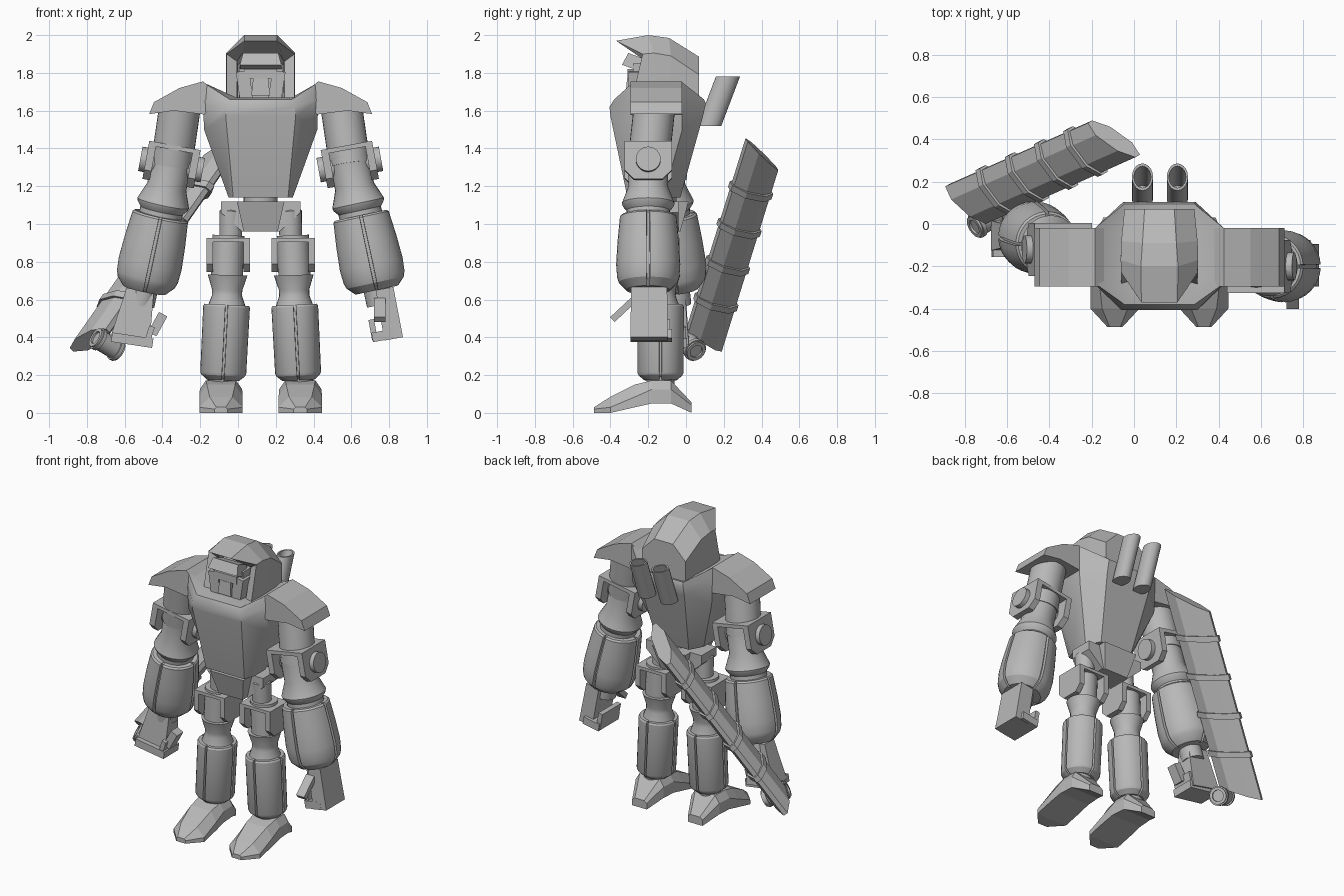
import bpy, bmesh, math
from mathutils import Vector, Matrix

if "Cube" in bpy.data.objects:
    bpy.data.objects.remove(bpy.data.objects["Cube"])

CX = 0.12  # body centre line
grey = bpy.data.materials.new("metal_grey")
grey.diffuse_color = (0.48, 0.48, 0.48, 1)
grey.use_nodes = True
grey.node_tree.nodes["Principled BSDF"].inputs["Base Color"].default_value = grey.diffuse_color


def loft(name, rings, caps=True, smooth=0):
    """Skin a list of equal-length closed rings."""
    bm = bmesh.new()
    vs = [[bm.verts.new(p) for p in r] for r in rings]
    n = len(rings[0])
    for a, b in zip(vs, vs[1:]):
        for i in range(n):
            bm.faces.new((a[i], a[(i + 1) % n], b[(i + 1) % n], b[i]))
    if caps:
        bm.faces.new(vs[0])
        bm.faces.new(vs[-1])
    bmesh.ops.recalc_face_normals(bm, faces=bm.faces)
    me = bpy.data.meshes.new(name)
    bm.to_mesh(me)
    bm.free()
    me.materials.append(grey)
    ob = bpy.data.objects.new(name, me)
    bpy.context.collection.objects.link(ob)
    if smooth:
        bpy.ops.object.select_all(action='DESELECT')
        ob.select_set(True)
        bpy.context.view_layer.objects.active = ob
        bpy.ops.object.shade_smooth_by_angle(angle=math.radians(smooth))
    return ob


def frame(p0, p1):
    """Matrix with z along p0 to p1, x kept close to world x."""
    z = (Vector(p1) - Vector(p0)).normalized()
    y = z.cross(Vector((1, 0, 0))).normalized()
    x = y.cross(z)
    m = Matrix((x, y, z)).transposed().to_4x4()
    m.translation = Vector(p0)
    return m


def lathe(name, p0, p1, prof, seg=28):
    """Solid of revolution; prof is (distance along the axis, radius)."""
    m = frame(p0, p1)
    return loft(name, [[m @ Vector((r * math.cos(math.tau * i / seg), r * math.sin(math.tau * i / seg), t))
                        for i in range(seg)] for t, r in prof], smooth=25)


def rod(name, p0, p1, r):
    return lathe(name, p0, p1, [(0, r), ((Vector(p1) - Vector(p0)).length, r)])


def shell(name, p0, p1, prof, parts=4, gap=0.11, depth=0.02):
    """Armour sleeve split by narrow slots, over a slightly smaller core."""
    m = frame(p0, p1)
    ring = list(prof) + [(t, r - depth * 1.6) for t, r in reversed(prof)]
    for k in range(parts):
        a0, a1 = k * math.tau / parts + gap / 2, (k + 1) * math.tau / parts - gap / 2
        loft(f"{name}_plate_{k}", [[m @ Vector((r * math.cos(a), r * math.sin(a), t)) for t, r in ring]
                                   for a in [a0 + (a1 - a0) * j / 8 for j in range(9)]], smooth=25)
    lathe(name + "_core", p0, p1, [(t, r - depth) for t, r in prof])


def tube(name, m, r, length, inner, ry=None):
    """Open hollow tube in matrix space."""
    k = (ry or r) / r
    loft(name, [[m @ Vector((q * math.cos(i * math.tau / 20), k * q * math.sin(i * math.tau / 20), t)) for i in range(20)]
                for q, t in [(r, 0), (r, length), (inner, length), (inner, 0.02)]], smooth=30)


def box(name, c, s, rot=(0, 0, 0), taper=1.0):
    """Box with its top scaled by taper."""
    m = Matrix.Translation(c)
    for ang, ax in zip(rot, 'XYZ'):
        m = m @ Matrix.Rotation(ang, 4, ax)
    quad = [(-1, -1), (1, -1), (1, 1), (-1, 1)]
    return loft(name, [[m @ Vector((x * s[0] / 2 * k, y * s[1] / 2 * k, h * s[2] / 2)) for x, y in quad]
                       for h, k in ((-1, 1), (1, taper))])


def clevis(name, c, half, wide, tall, thick, tilt):
    """Two chamfered fork plates, a bridge and round hinge caps."""
    m = Matrix.Translation(c) @ Matrix.Rotation(tilt, 4, 'Y')
    h, v, k = wide / 2, tall / 2, tall * 0.24
    pts = [(-h, -v + k), (-h + k, -v), (h - k, -v), (h, -v + k), (h, v), (-h, v)]
    for s in (-1, 1):
        loft(f"{name}_fork_{s}", [[m @ Vector((s * x, a, b)) for a, b in pts] for x in (half - thick, half)])
        rod(f"{name}_cap_{s}", m @ Vector((s * half, 0, 0)), m @ Vector((s * (half + 0.03), 0, 0)), tall * 0.32)
    rod(name + "_pin", m @ Vector((-half, 0, 0)), m @ Vector((half, 0, 0)), tall * 0.3)
    loft(name + "_bridge", [[m @ Vector((x * half, y * h, z)) for x, y in ((-1, -1), (1, -1), (1, 1), (-1, 1))]
                            for z in (v - thick * .6, v)])


# Torso: octagonal levels (front half width, y, z; side half width, y range, z; back half width, y, z)
def octo(fx, fy, fz, sx, y1, y2, sz, bx, by, bz):
    half = [(fx, fy, fz), (sx, y1, sz), (sx, y2, sz), (bx, by, bz)]
    return [(CX + x, y, z) for x, y, z in half] + [(CX - x, y, z) for x, y, z in reversed(half)]


loft("torso", [octo(.145, -.31, 1.14, .17, -.24, -.12, 1.14, .12, -.03, 1.14),
               octo(.185, -.40, 1.57, .30, -.28, -.02, 1.50, .17, .09, 1.57),
               octo(.18, -.405, 1.62, .305, -.285, -.02, 1.66, .17, .105, 1.64),
               octo(.165, -.38, 1.66, .305, -.28, -.02, 1.75, .165, .095, 1.66),
               octo(.13, -.33, 1.67, .19, -.25, -.03, 1.67, .13, .06, 1.65)], smooth=40)

# Shoulder pads
for s, side in ((1, "left"), (-1, "right")):
    prof = [(.20, 1.67), (.305, 1.755), (.43, 1.72), (.565, 1.645), (.59, 1.582), (.46, 1.60), (.30, 1.58)]
    loft(side + "_shoulder_pad", [[(CX + s * x, y, z) for x, z in prof] for y in (-.295, -.02)])

# Helmet: arched sections from the brim to the back
def arch(w, wt, low, mid, top):
    half = [(w, *low), (w, *mid), (wt, *top)]
    return [(CX + x, y, z) for x, y, z in half] + [(CX - x, y, z) for x, y, z in reversed(half)]


loft("helmet", [arch(.12, .07, (-.16, 1.62), (-.16, 1.84), (-.16, 1.90)),
                arch(.125, .10, (-.28, 1.62), (-.21, 1.86), (-.22, 1.90)),
                arch(.18, .085, (-.295, 1.62), (-.23, 1.90), (-.37, 1.97)),
                arch(.183, .088, (-.16, 1.62), (-.17, 1.905), (-.20, 2.0)),
                arch(.18, .08, (-.08, 1.62), (-.08, 1.89), (-.09, 1.985)),
                arch(.165, .07, (.07, 1.62), (.07, 1.79), (.07, 1.885))])
# Face
box("face", (CX, -.205, 1.74), (.23, .15, .22))
box("visor", (CX, -.27, 1.855), (.22, .12, .07), (-.35, 0, 0), .85)
for s in (-1, 1):
    box(f"cheek_{s}", (CX + s * .085, -.26, 1.73), (.07, .09, .16), (0, s * .15, 0))
box("mouth_guard", (CX, -.28, 1.725), (.10, .08, .09), (0, 0, 0), .8)
box("nose", (CX, -.275, 1.795), (.17, .07, .05))

# Exhaust pipes, sheared so the rims stay level
for i, x in enumerate((.04, .205)):
    sh = Matrix(((1, 0, 0, x), (0, 1, .38, .123), (0, 0, 1, 1.52), (0, 0, 0, 1)))
    tube(f"exhaust_{i}", sh, .05, .26, .04, .064)

# Pelvis and waist
loft("pelvis", [[(CX + x, y, z) for x, z in ((-.21, 1.12), (.21, 1.12), (.21, 1.06), (.10, .96), (-.10, .96), (-.21, 1.06))]
                for y in (-.20, -.04)])
box("pelvis_wedge", (CX, -.14, 1.04), (.18, .22, .16), (0, 0, 0), 1.4)
rod("waist", (CX, -.14, 1.08), (CX, -.14, 1.18), .09)

for s, side in ((1, "left"), (-1, "right")):
    X = lambda d: CX + s * d
    # Leg
    lathe(side + "_hip_post", (X(.155), -.145, 1.10), (X(.16), -.135, .85), [(0, .03), (.03, .062), (.25, .058)])
    clevis(side + "_knee", (X(.172), -.135, .835), .115, .20, .18, .035, 0)
    rod(side + "_thigh", (X(.17), -.135, .94), (X(.18), -.135, .70), .085)
    lathe(side + "_knee_collar", (X(.175), -.135, .73), (X(.18), -.135, .55), [(0, .105), (.08, .08), (.11, .08), (.18, .105)])
    shell(side + "_shin", (X(.18), -.135, .572), (X(.20), -.135, .175),
          [(0, .118), (.01, .124), (.36, .122), (.375, .115), (.40, .085)])
    lathe(side + "_ankle", (X(.205), -.135, .20), (X(.207), -.135, .12), [(0, .075), (.04, .075), (.08, .06)])
    # Foot: sections from toe to heel
    rows = [(-.487, .035, .025, 0, .02, .03), (-.40, .115, .06, 0, .03, .085), (-.27, .115, .075, .03, .085, .15),
            (-.18, .112, .08, .05, .125, .172), (-.08, .105, .075, .05, .125, .172), (.03, .055, .035, 0, .04, .055)]
    loft(side + "_foot", [[(X(.21 + x), y, z) for x, z in ((-w, zb), (w, zb), (w, zs), (t, zt), (-t, zt), (-w, zs))]
                          for y, w, t, zb, zs, zt in rows])
    # Arm: the right one swings back
    ey, wy = (-.20, -.20) if s > 0 else (-.12, -.05)
    sh, el, wr = (X(.425), -.165, 1.635), (X(.472), ey, 1.315), (X(.615), wy, .65)
    rod(side + "_upper_arm", sh, el, .11)
    clevis(side + "_elbow", el, .138, .25, .205, .04, -s * .18)
    L = (Vector(wr) - Vector(el)).length
    lathe(side + "_elbow_sleeve", el, wr, [(-.05, .105), (.12, .105), (.21, .14), (.225, .135), (.25, .115), (.32, .115)])
    shell(side + "_forearm", el, wr, [(.275, .14), (.285, .15), (.42, .163), (.54, .17), (.61, .165), (.64, .155), (L, .115)])
    d = (Vector(wr) - Vector(el)).normalized()
    rod(side + "_wrist", wr, Vector(wr) + d * .08, .07)

# Left hand
box("left_palm", (.80, -.195, .525), (.10, .20, .27), (0, -.18, 0), .95)
box("left_fingers", (.77, -.185, .41), (.12, .22, .05), (0, -.18, 0))
box("left_finger_tips", (.715, -.185, .44), (.03, .20, .11), (0, -.18, 0))
box("left_thumb", (.75, -.335, .545), (.06, .15, .035), (.75, 0, 0))

# Right hand
box("right_palm", (-.545, -.055, .515), (.21, .14, .27), (0, .2, 0), .7)
box("right_fingers", (-.56, -.075, .385), (.22, .16, .05), (0, .15, 0))
box("right_finger_tips", (-.47, -.075, .41), (.03, .15, .10), (0, .3, 0))
box("right_thumb", (-.425, -.09, .47), (.05, .07, .12), (0, .5, 0))

# Sword grip
ga, gb = Vector((-.755, -.015, .40)), Vector((-.63, .055, .325))
mid = (ga + gb) / 2
for i, end in enumerate((ga, gb)):
    fr = frame(mid, end)
    tube(f"grip_{i}", fr, .054, (end - mid).length, .036)
    tube(f"grip_ring_{i}", fr @ Matrix.Translation((0, 0, .05)), .062, .02, .036)

# Blade with slanted ends, and raised bands
lo, hi = Vector((-.785, .095, .385)), Vector((-.095, .402, 1.37))
along = (hi - lo).normalized()
wide = Vector((.454, -.888, -.066))
wide = (wide - along * wide.dot(along)).normalized()
thin = along.cross(wide)


def section(t, k=1.0, slant=.85, kt=1.0):
    c = lo.lerp(hi, t)
    pts = [(-.12, -.015), (-.055, -.05), (.055, -.05), (.12, -.015), (.12, .015), (.055, .05), (-.055, .05), (-.12, .015)]
    return [c + wide * u * k + along * u * slant + thin * v * kt for u, v in pts]


loft("blade", [section(0, slant=.6), section(1)])
for i in range(4):
    t = .19 + .2 * i
    loft(f"blade_band_{i}", [section(t, 1.1, .3, 1.25), section(t + .03, 1.1, .3, 1.25)])
